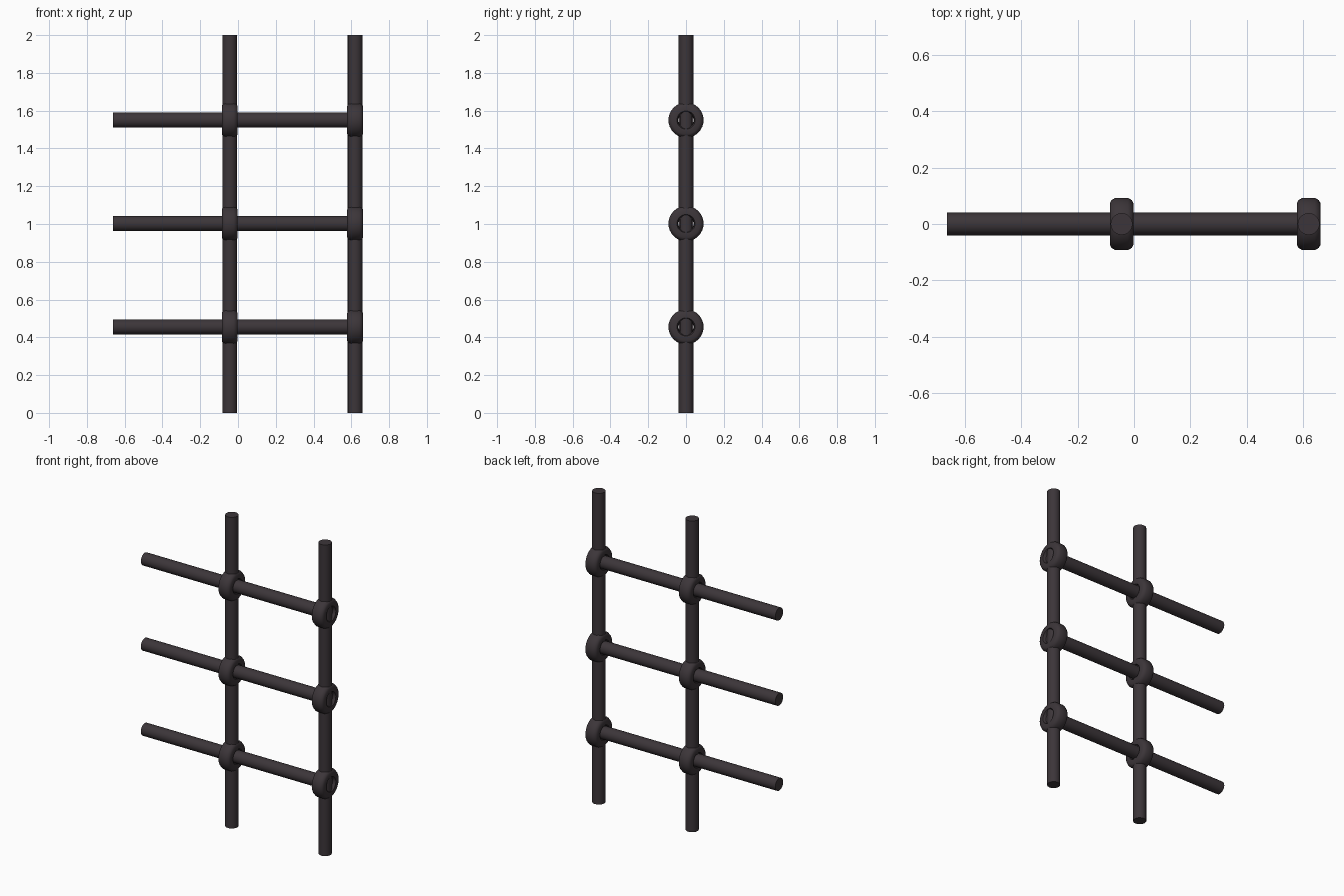
import bpy, bmesh, math
from mathutils import Vector

if "Cube" in bpy.data.objects:
    bpy.data.objects.remove(bpy.data.objects["Cube"])

iron = bpy.data.materials.new("dark_iron")
iron.diffuse_color = (0.045, 0.036, 0.041, 1)
iron.use_nodes = True
iron.node_tree.nodes["Principled BSDF"].inputs["Base Color"].default_value = iron.diffuse_color


def finish(ob, name):
    ob.name = name
    ob.data.materials.append(iron)
    bpy.ops.object.select_all(action='DESELECT')
    ob.select_set(True)
    bpy.context.view_layer.objects.active = ob
    bpy.ops.object.shade_smooth_by_angle(angle=math.radians(35))


def rod(name, a, b, r):
    a, b = Vector(a), Vector(b)
    bpy.ops.mesh.primitive_cylinder_add(
        vertices=20, radius=r, depth=(b - a).length, location=(a + b) / 2,
        rotation=(b - a).to_track_quat('Z', 'Y').to_euler())
    finish(bpy.context.object, name)


def collar(name, x, z):
    # rounded ring cross-section (offset along x, radius) swept around x
    half = [(0.030, 0.042), (0.042, 0.048), (0.042, 0.074),
            (0.036, 0.085), (0.022, 0.093)]
    prof = half + [(-u, r) for u, r in reversed(half)]
    n = 32
    bm = bmesh.new()
    rings = [[bm.verts.new((u, r * math.cos(i * math.tau / n),
                            r * math.sin(i * math.tau / n)))
              for u, r in prof] for i in range(n)]
    k = len(prof)
    for i in range(n):
        p, q = rings[i], rings[(i + 1) % n]
        for j in range(k):
            bm.faces.new((p[j], p[(j + 1) % k], q[(j + 1) % k], q[j]))
    bmesh.ops.recalc_face_normals(bm, faces=bm.faces)
    me = bpy.data.meshes.new(name)
    bm.to_mesh(me)
    bm.free()
    ob = bpy.data.objects.new(name, me)
    ob.location = (x, 0, z)
    bpy.context.collection.objects.link(ob)
    finish(ob, name)


XS = (-0.044, 0.62)
ZS = (0.455, 1.002, 1.55)

# upright bars
for x in XS:
    rod("upright_bar", (x, 0, 0), (x, 0, 2), 0.039)

# cross bars and the collars at each crossing
for z in ZS:
    rod("cross_bar", (-0.663, 0, z), (0.645, 0, z), 0.04)
    for x in XS:
        collar("collar", x, z)
